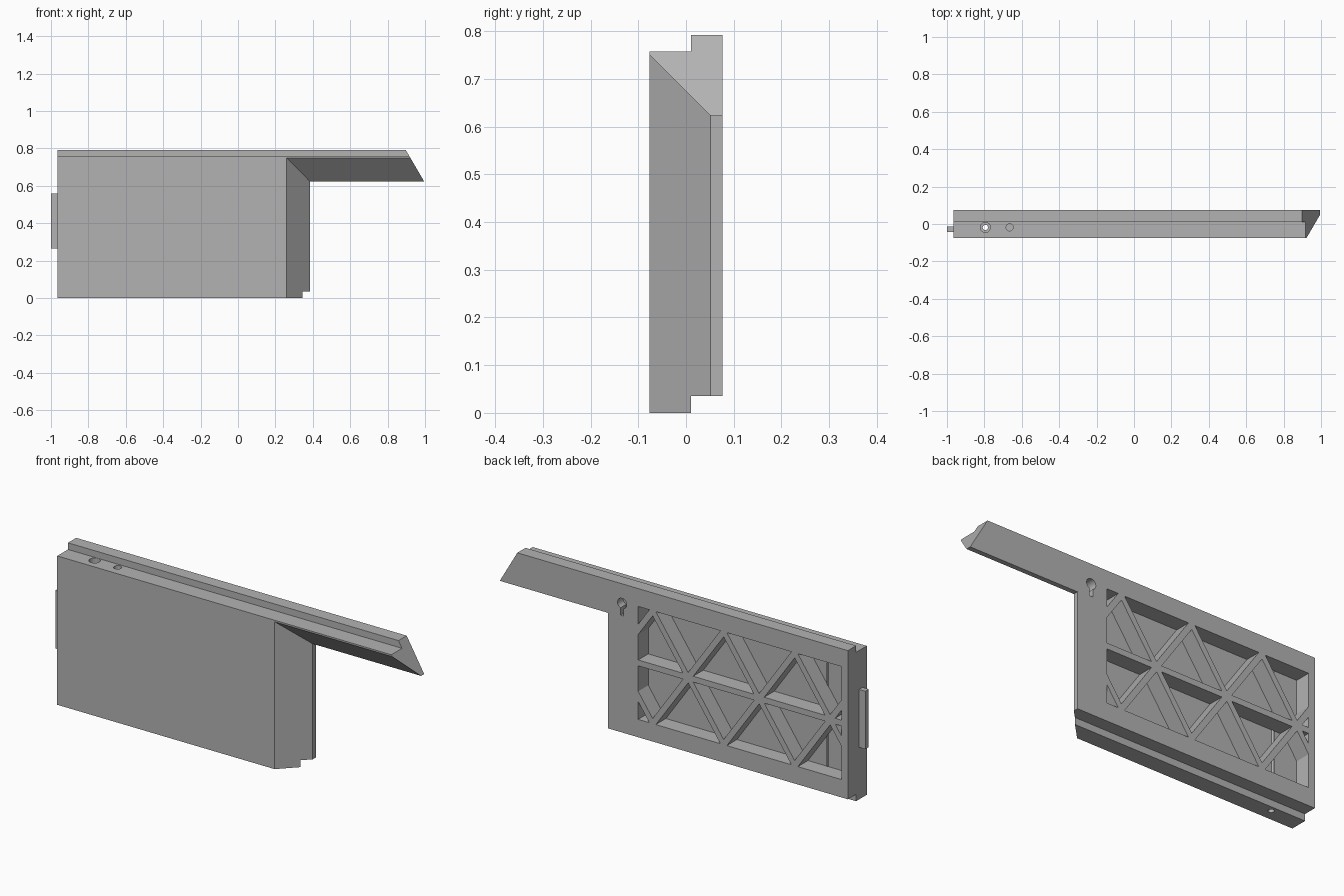
import bpy, bmesh, math
from mathutils import Vector, Matrix

old = bpy.data.objects.get("Cube")
if old:
    bpy.data.objects.remove(old, do_unlink=True)

grey = bpy.data.materials.new("mid grey")
grey.use_nodes = True
GREY = (0.45, 0.45, 0.45, 1)
grey.diffuse_color = GREY
grey.node_tree.nodes["Principled BSDF"].inputs["Base Color"].default_value = GREY


def loft(name, rings):
    """Closed solid through rings with equal point counts."""
    bm = bmesh.new()
    loops = [[bm.verts.new(p) for p in ring] for ring in rings]
    n = len(loops[0])
    for a, b in zip(loops, loops[1:]):
        for i in range(n):
            j = (i + 1) % n
            bm.faces.new((a[i], a[j], b[j], b[i]))
    bm.faces.new(loops[0])
    bm.faces.new(loops[-1])
    bmesh.ops.recalc_face_normals(bm, faces=bm.faces)
    mesh = bpy.data.meshes.new(name)
    bm.to_mesh(mesh)
    bm.free()
    mesh.materials.append(grey)
    obj = bpy.data.objects.new(name, mesh)
    bpy.context.collection.objects.link(obj)
    return obj


def box(name, lo, hi):
    (x0, y0, z0), (x1, y1, z1) = lo, hi
    return loft(name, [[(x, y0, z0), (x, y1, z0), (x, y1, z1), (x, y0, z1)] for x in (x0, x1)])


def rod(name, centre, radius, length, axis):
    """Cylinder along z or y, starting at centre and running backwards."""
    ring = [(radius * math.cos(t * math.tau / 32), radius * math.sin(t * math.tau / 32)) for t in range(32)]
    c = Vector(centre)
    if axis == "Z":
        return loft(name, [[c + Vector((u, v, -d)) for u, v in ring] for d in (0, length)])
    return loft(name, [[c + Vector((u, -d, v)) for u, v in ring] for d in (0, length)])


def cut(target, cutter):
    mod = target.modifiers.new("cut", 'BOOLEAN')
    mod.operation = 'DIFFERENCE'
    mod.solver = 'EXACT'
    mod.object = cutter
    bpy.context.view_layer.objects.active = target
    bpy.ops.object.modifier_apply(modifier=mod.name)
    bpy.data.objects.remove(cutter, do_unlink=True)


FRONT, BACK, STEP = -0.076, 0.076, 0.01
LEFT_END, TOP = -0.965, 0.792

# Panel with lapped top and bottom edges
section = [(FRONT, 0), (STEP, 0), (STEP, 0.035), (BACK, 0.035),
           (BACK, TOP), (STEP, TOP), (STEP, 0.758), (FRONT, 0.758)]
panel = loft("panel", [[(x, y, z) for y, z in section] for x in (LEFT_END, 1.2)])

# Opening below the arm, with a mitred chamfer
rings = []
for y, x, z in ((FRONT - 0.02, 0.24, 0.77), (0.051, 0.385, 0.623), (0.1, 0.385, 0.623)):
    rings.append([(x, y, -0.1), (1.5, y, -0.1), (1.5, y, z), (x, y, z)])
cut(panel, loft("opening_cutter", rings))

# Slanted arm end
slant = [(0.897, TOP), (0.897 + 0.175, TOP - 0.3), (1.5, TOP - 0.3), (1.5, 1), (0.777, 1)]
cut(panel, loft("arm_end_cutter", [[(x, y, z) for x, z in slant] for y in (-0.2, 0.2)]))

# Recess on the back, leaving a triangular rib lattice
MID, HALF, FLOOR, RIB = 0.4135, 0.2875, -0.005, 0.03
recess = box("recess_cutter", (-0.93, FLOOR, MID - HALF), (0.216, 0.1, MID + HALF))
cut(recess, box("mid_rib", (-1.1, -0.1, MID - RIB / 2), (0.4, 0.2, MID + RIB / 2)))
for k in range(4):
    for side in (-1, 1):
        rib = box("diagonal_rib", (-RIB / 2, -0.1, -0.5), (RIB / 2, 0.2, 0.5))
        angle = side * math.atan2(0.2, HALF)
        rib.data.transform(Matrix.Translation((0.335 - 0.4 * k, 0, MID)) @ Matrix.Rotation(angle, 4, 'Y'))
        cut(recess, rib)
cut(panel, recess)

# Keyhole hanger
cut(panel, rod("keyhole_round", (0.307, 0.1, 0.692), 0.026, 0.07, "Y"))
cut(panel, box("keyhole_slot", (0.298, 0.03, 0.63), (0.316, 0.1, 0.69)))

# Holes in the top edge
cut(panel, rod("through_hole", (-0.795, -0.018, 0.9), 0.014, 1.0, "Z"))
cut(panel, rod("counterbore", (-0.795, -0.018, 0.8), 0.027, 0.08, "Z"))
cut(panel, rod("blind_hole", (-0.665, -0.018, 0.8), 0.019, 0.08, "Z"))

# Tongue on the end
box("tongue", (-1, -0.042, 0.265), (LEFT_END + 0.005, -0.014, 0.56))
